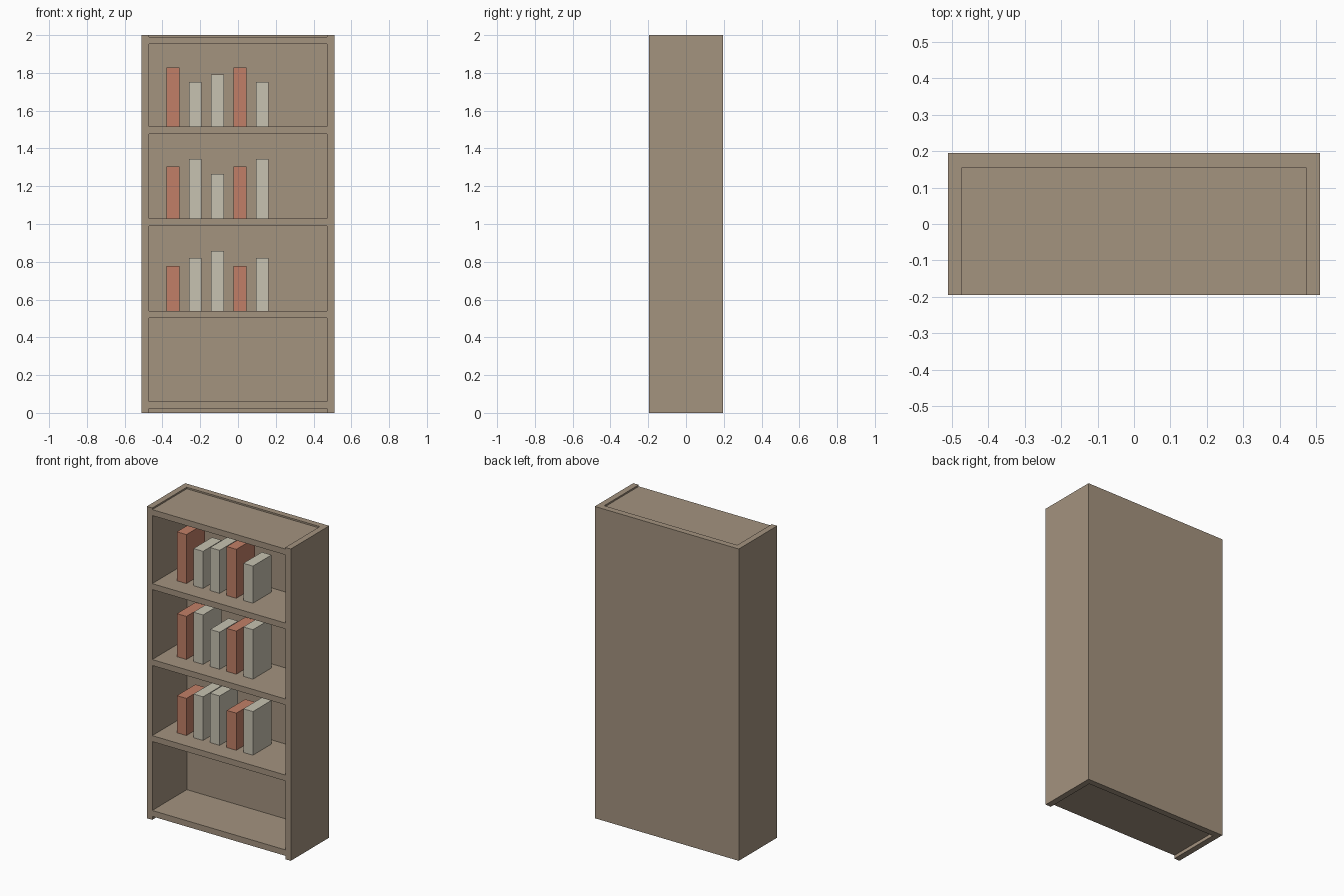
import bpy, bmesh

if "Cube" in bpy.data.objects:
    bpy.data.objects.remove(bpy.data.objects["Cube"])


def material(name, rgb):
    # sRGB 0-255 to linear viewport colour
    lin = [((c / 255 + 0.055) / 1.055) ** 2.4 for c in rgb]
    m = bpy.data.materials.new(name)
    m.diffuse_color = (*lin, 1)
    m.use_nodes = True
    m.node_tree.nodes["Principled BSDF"].inputs["Base Color"].default_value = m.diffuse_color
    return m


def box(name, x, y, z, mat):
    # box from (min, max) ranges
    bm = bmesh.new()
    bmesh.ops.create_cube(bm, size=1)
    for v in bm.verts:
        v.co = [r[0] if c < 0 else r[1] for c, r in zip(v.co, (x, y, z))]
    me = bpy.data.meshes.new(name)
    bm.to_mesh(me)
    bm.free()
    me.materials.append(mat)
    ob = bpy.data.objects.new(name, me)
    bpy.context.collection.objects.link(ob)
    return ob


wood = material("taupe wood", (164, 147, 127))
red = material("terracotta cover", (193, 127, 103))
grey = material("pale grey cover", (199, 194, 177))

W, D, H = 0.511, 0.195, 2.0     # half width, half depth, height
IN, BACK, T = 0.472, 0.155, 0.038

# case: side panels and back panel
box("left_side", (-W, -IN), (-D, D), (0, H), wood)
box("right_side", (IN, W), (-D, D), (0, H), wood)
box("back_panel", (-IN, IN), (BACK, D), (0, H), wood)

# shelves, flush with the front, top and bottom slightly recessed
tops = [0.06, 0.54, 1.028, 1.515, 1.99]
for i, top in enumerate(tops):
    box(f"shelf_{i + 1}", (-IN, IN), (-D, BACK), (top - T, top), wood)

# books on the three upper open shelves
heights = [(0.238, 0.28, 0.317, 0.238, 0.28),
           (0.276, 0.317, 0.238, 0.276, 0.317),
           (0.314, 0.238, 0.276, 0.314, 0.238)]
for r, row in enumerate(heights):
    base = tops[r + 1]
    for i, h in enumerate(row):
        cx = -0.344 + 0.118 * i
        box(f"book_{r + 1}_{i + 1}", (cx - 0.034, cx + 0.034), (-0.08, 0.108),
            (base, base + h), red if i % 3 == 0 else grey)
